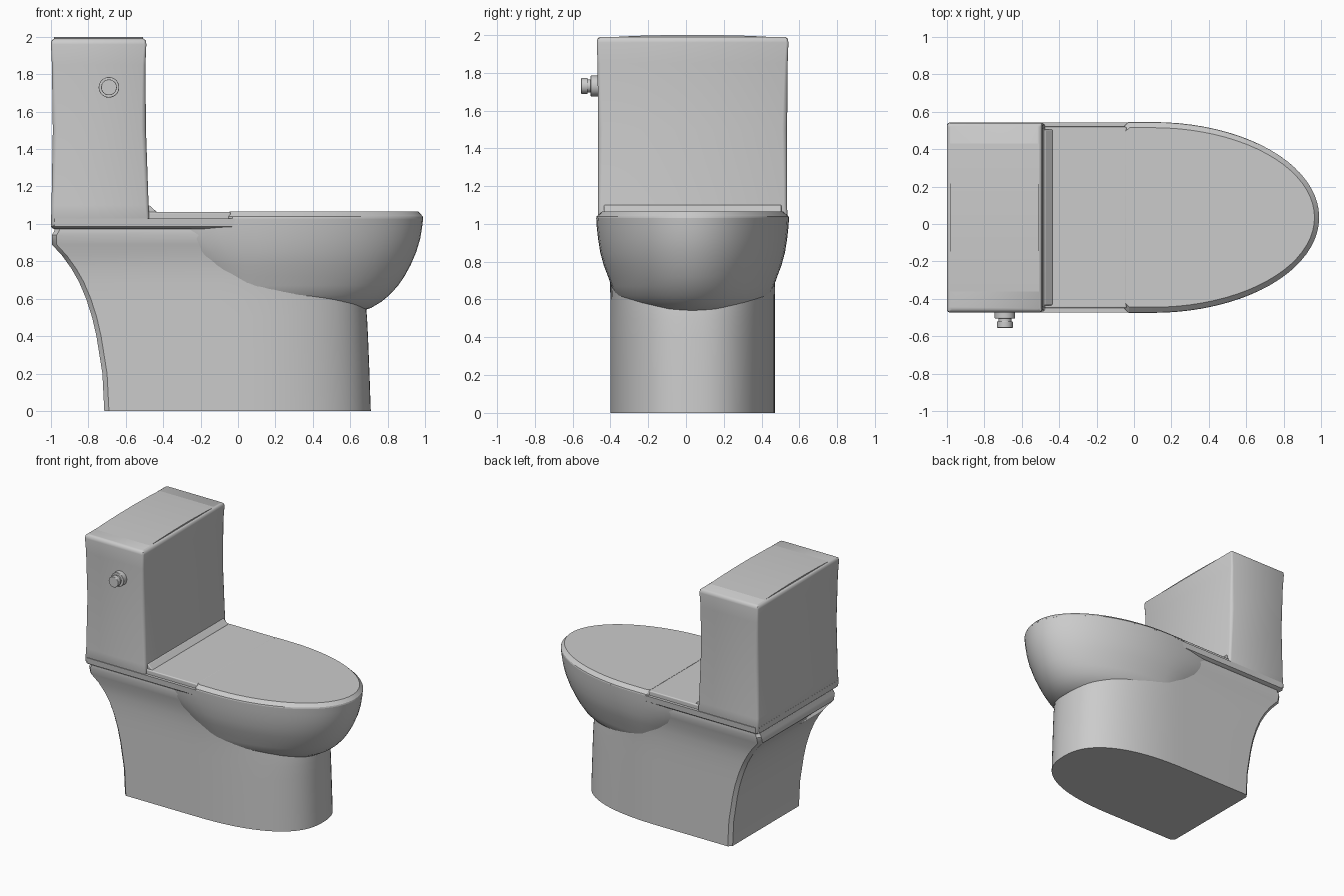
import bpy, bmesh, math
from mathutils import Matrix, Vector

if "Cube" in bpy.data.objects:
    bpy.data.objects.remove(bpy.data.objects["Cube"], do_unlink=True)

YC = 0.035  # body centre line


def material(name, value):
    m = bpy.data.materials.new(name)
    m.use_nodes = True
    colour = (value, value, value, 1)
    m.diffuse_color = colour
    m.node_tree.nodes["Principled BSDF"].inputs["Base Color"].default_value = colour
    return m


CERAMIC = material("light grey ceramic", 0.6)


def finish(bm, name, angle=35, bevel=0):
    bmesh.ops.recalc_face_normals(bm, faces=bm.faces)
    mesh = bpy.data.meshes.new(name)
    bm.to_mesh(mesh)
    bm.free()
    mesh.materials.append(CERAMIC)
    ob = bpy.data.objects.new(name, mesh)
    bpy.context.collection.objects.link(ob)
    if bevel:
        mod = ob.modifiers.new("rounded edges", 'BEVEL')
        mod.width, mod.segments, mod.limit_method = bevel, 4, 'ANGLE'
    bpy.ops.object.select_all(action='DESELECT')
    ob.select_set(True)
    bpy.context.view_layer.objects.active = ob
    bpy.ops.object.shade_smooth_by_angle(angle=math.radians(angle))
    return ob


def d_outline(back, mid, front, half, power=2.0, corner=0.02, n=40):
    """Flat back, straight sides up to mid, then a rounded nose."""
    pts = []
    for i in range(n + 1):
        t = math.pi * (i / n - 0.5)
        c, s = math.cos(t), math.sin(t)
        pts.append((mid + (front - mid) * abs(c) ** (2 / power),
                    half * math.copysign(abs(s) ** (2 / power), s)))
    return pts + [(back + corner, half), (back, half - corner),
                  (back, corner - half), (back + corner, -half)]


def oval_outline(back, mid, front, half, n=64):
    """Two half ellipses that share their widest line."""
    pts = []
    for i in range(n):
        c, s = math.cos(2 * math.pi * i / n), math.sin(2 * math.pi * i / n)
        pts.append((mid + c * (front - mid if c > 0 else mid - back), half * s))
    return pts


def loft(name, layers, angle=35):
    bm = bmesh.new()
    rings = [[bm.verts.new((x, y + YC, z)) for x, y in pts] for z, pts in layers]
    for a, b in zip(rings, rings[1:]):
        for i in range(len(a)):
            j = (i + 1) % len(a)
            bm.faces.new((a[i], a[j], b[j], b[i]))
    bm.faces.new(rings[0])
    bm.faces.new(rings[-1])
    return finish(bm, name, angle)


def prism(name, profile, half, bevel=0):
    """Side profile in x and z, extruded across the width."""
    bm = bmesh.new()
    face = bm.faces.new([bm.verts.new((x, YC - half, z)) for x, z in profile])
    res = bmesh.ops.extrude_face_region(bm, geom=[face])
    verts = [g for g in res["geom"] if isinstance(g, bmesh.types.BMVert)]
    bmesh.ops.translate(bm, verts=verts, vec=(0, 2 * half, 0))
    return finish(bm, name, 35, bevel)


# Pedestal: z, back, front, half width
pedestal = [(0, -.715, .71, .435), (.2, -.725, .703, .435), (.4, -.757, .695, .435),
            (.5, -.78, .69, .435), (.6, -.812, .68, .435), (.69, -.85, .66, .437),
            (.76, -.89, .64, .441), (.83, -.94, .6, .45), (.89, -.995, .55, .465),
            (.94, -.995, .5, .478), (.965, -.98, .5, .475), (.99, -.98, .5, .475)]
loft("pedestal", [(z, d_outline(b, -.1, f, h, 2.4, .025)) for z, b, f, h in pedestal])

# Bowl: z, back, front, half width
bowl = [(.535, -.2, .66, .3), (.55, -.25, .71, .34), (.585, -.3, .768, .38),
        (.62, -.35, .81, .41), (.67, -.4, .856, .43), (.72, -.45, .89, .447),
        (.78, -.55, .923, .47), (.85, -.7, .953, .489), (.92, -.9, .974, .5),
        (.98, -.95, .984, .507), (1.03, -.95, .99, .51)]
loft("bowl", [(z, oval_outline(b, .1, f, h)) for z, b, f, h in bowl], 50)

# Deck joining the bowl rim to the tank
loft("deck", [(.972, d_outline(-.985, .1, .9, .485)), (.985, d_outline(-1, .1, .95, .503)),
              (1.03, d_outline(-1, .1, .985, .507))])

# Lid with a sloping edge
loft("lid", [(1.03, d_outline(-.05, .1, .99, .51)), (1.04, d_outline(-.05, .1, .988, .508)),
             (1.065, d_outline(-.045, .1, .965, .48))], 20)

# Hinge strip and the sloped joint against the tank
prism("hinge_strip", [(-.5, 1.02), (-.04, 1.02), (-.04, 1.064), (-.5, 1.064)], .485, .008)
prism("tank_joint", [(-.52, 1.02), (-.43, 1.02), (-.435, 1.064), (-.475, 1.1), (-.52, 1.1)], .47, .006)

# Tank: z, front, side inset; sides pinch slightly at mid height
tank_layers = []
for z, back, front, half, corner in [(.98, -.985, -.48, .495, .012), (1.0, -1, -.475, .503, .012),
                                     (1.1, -.997, -.478, .5, .018), (1.5, -.99, -.492, .5, .025),
                                     (1.85, -.995, -.495, .503, .016), (1.96, -1, -.49, .507, .012),
                                     (1.98, -.998, -.492, .504, .012), (1.99, -.985, -.505, .49, .012)]:
    tank_layers.append((z, [(front, corner - half), (front, half - corner),
                            (front - corner * .3, half - corner * .3), (front - corner, half),
                            (back + corner, half), (back + corner * .3, half - corner * .3),
                            (back, half - corner), (back, corner - half),
                            (back + corner * .3, corner * .3 - half), (back + corner, -half),
                            (front - corner, -half), (front - corner * .3, corner * .3 - half)]))
loft("tank", tank_layers, 50)

# Gently crowned tank top
crown = [(-.49, 1.985), (.49, 1.985), (.3, 1.995), (.1, 2.0), (-.1, 2.0), (-.3, 1.995)]
bm = bmesh.new()
face = bm.faces.new([bm.verts.new((-.983, y + YC, z)) for y, z in crown])
res = bmesh.ops.extrude_face_region(bm, geom=[face])
bmesh.ops.translate(bm, verts=[g for g in res["geom"] if isinstance(g, bmesh.types.BMVert)],
                    vec=(.476, 0, 0))
finish(bm, "tank_top")


# Flush button on the tank side: start y, end y, radius
def disc(name, y0, y1, radius):
    bm = bmesh.new()
    place = Matrix.Translation(Vector((-.69, (y0 + y1) / 2, 1.73))) @ Matrix.Rotation(math.pi / 2, 4, 'X')
    bmesh.ops.create_cone(bm, cap_ends=True, segments=32, radius1=radius, radius2=radius,
                          depth=abs(y1 - y0), matrix=place)
    finish(bm, name, 35, .004)


disc("button_flange", -.46, -.505, .055)
disc("button_neck", -.5, -.53, .034)
disc("button_cap", -.52, -.555, .042)
